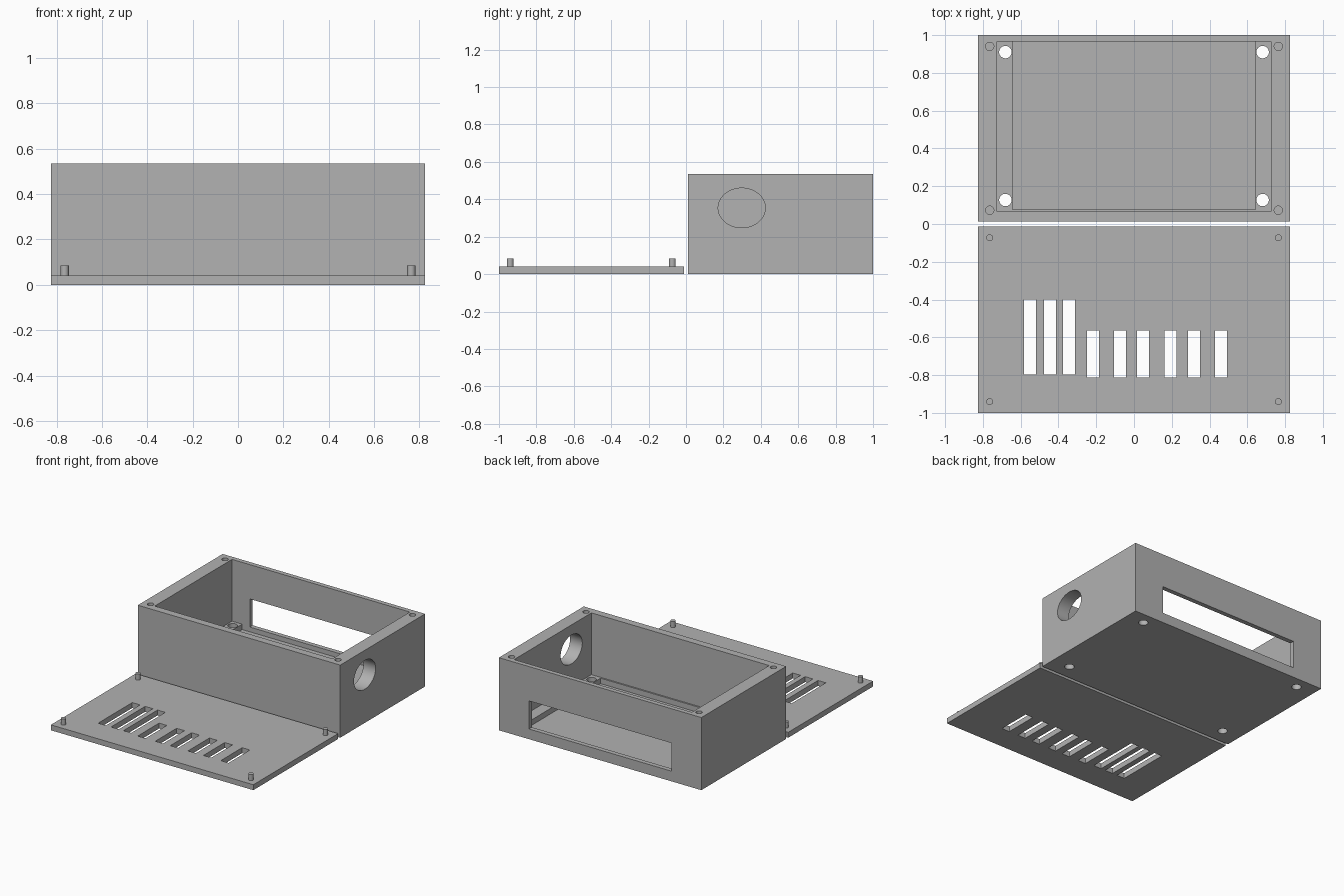
import bpy
import math

cube = bpy.data.objects.get("Cube")
if cube:
    bpy.data.objects.remove(cube, do_unlink=True)

grey = bpy.data.materials.new("plain_grey")
grey.use_nodes = True
colour = (0.445, 0.445, 0.445, 1)
grey.diffuse_color = colour
for node in grey.node_tree.nodes:
    if node.type == 'BSDF_PRINCIPLED':
        node.inputs["Base Color"].default_value = colour


def finish(ob, name):
    ob.name = name
    ob.data.materials.append(grey)
    bpy.ops.object.transform_apply(location=True, rotation=True, scale=True)
    return ob


def block(name, x, y, z):
    """Box from (min, max) pairs."""
    spans = (x, y, z)
    bpy.ops.mesh.primitive_cube_add(size=1, location=[(a + b) / 2 for a, b in spans])
    ob = bpy.context.object
    ob.scale = [b - a for a, b in spans]
    return finish(ob, name)


def rod(name, x, y, z, radius, sides=24):
    """Upright cylinder, z is a (min, max) pair."""
    bpy.ops.mesh.primitive_cylinder_add(vertices=sides, radius=radius, depth=z[1] - z[0],
                                        location=(x, y, sum(z) / 2))
    return finish(bpy.context.object, name)


def cut(targets, cutter):
    """Subtract the cutter from every target, then remove it."""
    for ob in targets:
        bpy.context.view_layer.objects.active = ob
        mod = ob.modifiers.new("cut", 'BOOLEAN')
        mod.operation = 'DIFFERENCE'
        mod.solver = 'EXACT'
        mod.object = cutter
        bpy.ops.object.modifier_apply(modifier=mod.name)
    bpy.data.objects.remove(cutter, do_unlink=True)


W, GAP, H, T = 0.825, 0.012, 0.535, 0.04
IN_X, IN_Y = 0.725, (0.066, 0.966)
PIN_X, PIN_Y = 0.764, (0.073, 0.94)

# Open case with floor
case = block("case", (-W, W), (GAP, 1), (0, H))
cut([case], block("cavity", (-IN_X, IN_X), IN_Y, (T, 1)))

# Rear window
cut([case], block("window", (-0.58, 0.58), (0.9, 1.1), (0.075, 0.282)))

# Oval opening in the left wall
bpy.ops.mesh.primitive_cylinder_add(vertices=64, radius=1, depth=0.4,
                                    location=(W, 0.298, 0.354),
                                    rotation=(0, math.pi / 2, 0))
oval = bpy.context.object
oval.scale = (0.106, 0.126, 1)
cut([case], finish(oval, "oval"))

# Raised floor strips, with mounting holes through strip and floor
for side, label in ((-1, "right"), (1, "left")):
    xs = sorted((side * 0.642, side * IN_X))
    strip = block(label + "_floor_strip", xs, IN_Y, (T, 2 * T))
    for y in (0.127, 0.91):
        cut([case, strip], rod("mount_hole", side * 0.681, y, (-0.1, 0.2), 0.033, 32))

# Low ledge inside the front wall
block("front_ledge", (-0.642, 0.642), (IN_Y[0], 0.077), (T, 2 * T))

# Ventilated lid lying in front of the case
lid = block("lid", (-W, W), (-1, -GAP), (0, T))
for x in (-0.55, -0.445, -0.344):
    cut([lid], block("long_slot", (x - 0.032, x + 0.032), (-0.797, -0.4), (-1, 1)))
for x in (-0.217, -0.074, 0.048, 0.193, 0.318, 0.46):
    cut([lid], block("short_slot", (x - 0.032, x + 0.032), (-0.812, -0.563), (-1, 1)))

# Lid pins and matching sockets in the case rim
for side in (-1, 1):
    for y in PIN_Y:
        rod("lid_pin", side * PIN_X, -y, (T, 0.084), 0.018)
        cut([case], rod("socket", side * PIN_X, y, (H - 0.06, H + 0.1), 0.022))

# Soft shading on the round surfaces only
for ob in bpy.context.scene.objects:
    ob.select_set(ob.type == 'MESH')
bpy.context.view_layer.objects.active = case
bpy.ops.object.shade_smooth_by_angle(angle=math.radians(30))
